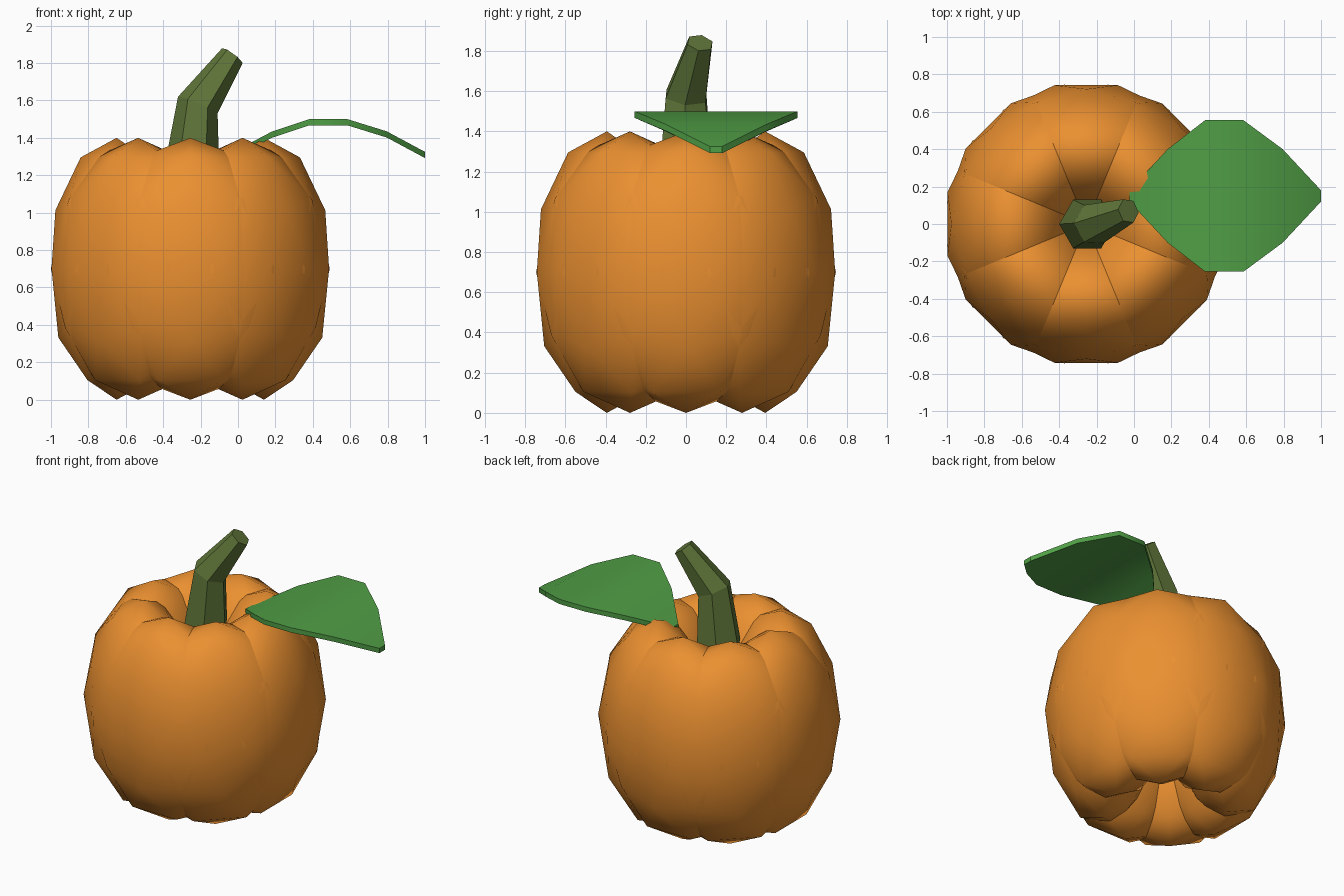
import bpy, bmesh, math
from mathutils import Matrix, Vector

if "Cube" in bpy.data.objects:
    bpy.data.objects.remove(bpy.data.objects["Cube"])


def material(name, color):
    m = bpy.data.materials.new(name)
    m.diffuse_color = (*color, 1)
    m.use_nodes = True
    m.node_tree.nodes["Principled BSDF"].inputs["Base Color"].default_value = m.diffuse_color
    return m


ORANGE = material("orange_skin", (0.83, 0.28, 0.03))
STEM = material("stem_green", (0.115, 0.18, 0.04))
LEAF = material("leaf_green", (0.08, 0.34, 0.06))


def loft(name, rings, mat):
    """Skin a list of equal-length point rings and cap both ends."""
    bm = bmesh.new()
    vs = [[bm.verts.new(p) for p in r] for r in rings]
    n = len(vs[0])
    for a, b in zip(vs, vs[1:]):
        for i in range(n):
            j = (i + 1) % n
            bm.faces.new((a[i], a[j], b[j], b[i]))
    bm.faces.new(vs[0][::-1])
    bm.faces.new(vs[-1])
    bmesh.ops.recalc_face_normals(bm, faces=bm.faces)
    me = bpy.data.meshes.new(name)
    bm.to_mesh(me)
    bm.free()
    me.materials.append(mat)
    ob = bpy.data.objects.new(name, me)
    bpy.context.collection.objects.link(ob)
    return ob


# Pumpkin body: eight overlapping stretched icospheres, widest across the rim
CX, RING = -0.255, 0.394
for k in range(8):
    a = k * math.pi / 4
    loc = (CX + RING * math.cos(a), RING * math.sin(a), 0.7)
    bpy.ops.mesh.primitive_ico_sphere_add(subdivisions=2, radius=1, location=loc,
                                          rotation=(0, 0, a))
    ob = bpy.context.object
    ob.name = f"pumpkin_lobe_{k + 1}"
    ob.scale = (0.366, 0.55, 0.7)
    ob.data.materials.append(ORANGE)
    bpy.ops.object.shade_smooth()

# Stem: tapered hexagonal tube with one bend; (centre, radius, lean x, lean y)
rings = []
for c, r, lx, ly in [((-0.25, 0, 1.21), 0.15, 0, 0),
                     ((-0.215, 0, 1.575), 0.115, 23, 6),
                     ((-0.03, 0.07, 1.84), 0.068, 36, 12)]:
    m = (Matrix.Translation(c) @ Matrix.Rotation(math.radians(-ly), 4, 'X')
         @ Matrix.Rotation(math.radians(lx), 4, 'Y'))
    rings.append([m @ Vector((r * math.cos(i * math.pi / 3), r * math.sin(i * math.pi / 3), 0))
                  for i in range(6)])
loft("stem", rings, STEM)

# Leaf: thin arched plate; stations of (x, half width, top height)
stations = [(-0.025, 0.03, 1.325), (0.18, 0.25, 1.433), (0.38, 0.405, 1.5),
            (0.585, 0.405, 1.5), (0.795, 0.25, 1.435), (1.0, 0.03, 1.325)]
T, CY = 0.033, 0.15
leaf = loft("leaf", [[(x, CY - w, z - T), (x, CY + w, z - T), (x, CY + w, z), (x, CY - w, z)]
                     for x, w, z in stations], LEAF)
bpy.ops.object.select_all(action='DESELECT')
leaf.select_set(True)
bpy.context.view_layer.objects.active = leaf
bpy.ops.object.shade_smooth_by_angle(angle=math.radians(40))
